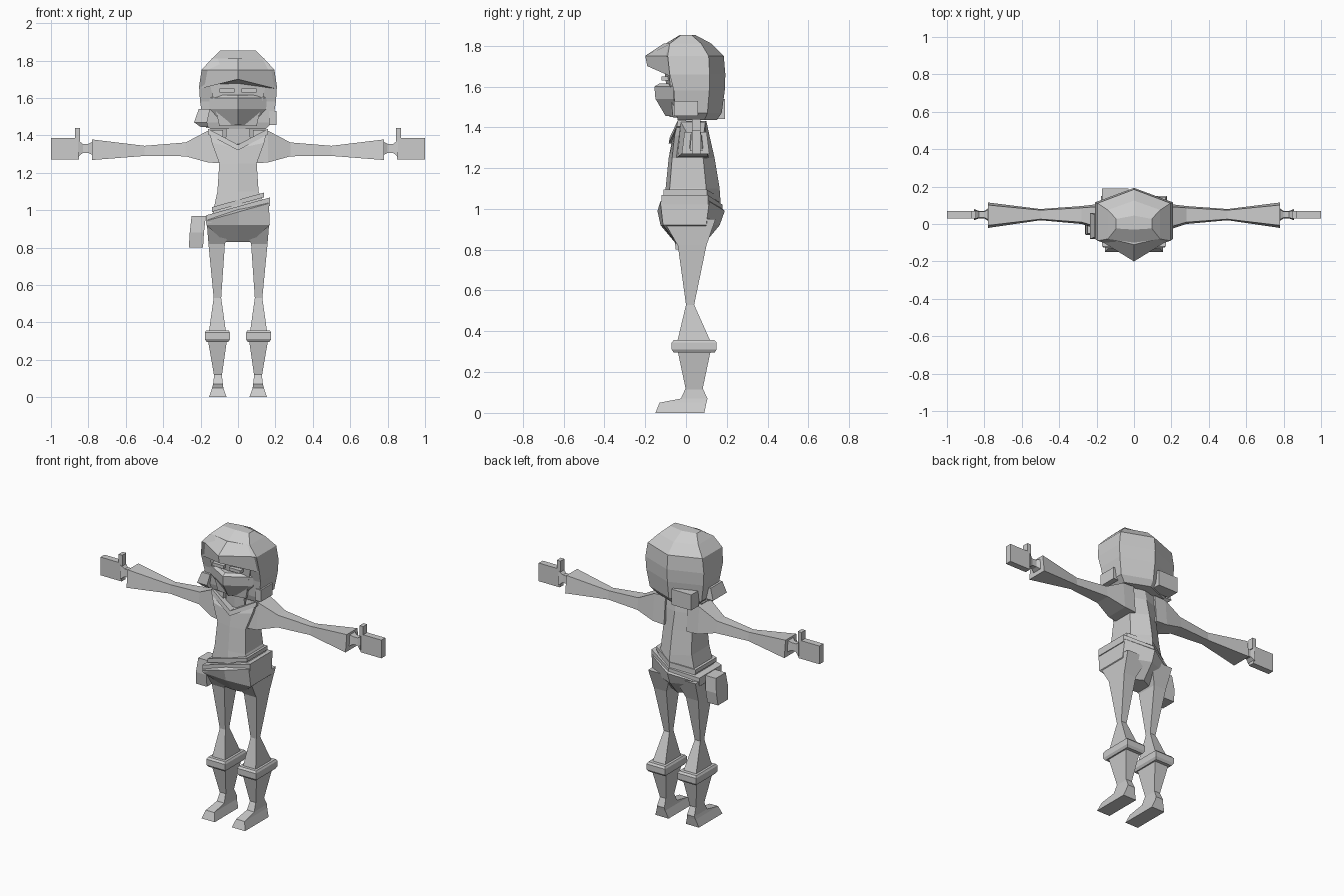
import bpy, bmesh

cube = bpy.data.objects.get("Cube")
if cube:
    bpy.data.objects.remove(cube, do_unlink=True)

grey = bpy.data.materials.new("light_grey")
grey.use_nodes = True
grey.diffuse_color = (.6, .6, .6, 1)
grey.node_tree.nodes["Principled BSDF"].inputs["Base Color"].default_value = grey.diffuse_color


def loft(name, *rings, mirror=False):
    """Skin equal-length point rings and close both ends."""
    bm = bmesh.new()
    loops = [[bm.verts.new(point) for point in ring] for ring in rings]
    for lower, upper in zip(loops, loops[1:]):
        for i in range(len(lower)):
            bm.faces.new((lower[i - 1], lower[i], upper[i], upper[i - 1]))
    bm.faces.new(loops[0])
    bm.faces.new(loops[-1])
    bmesh.ops.recalc_face_normals(bm, faces=bm.faces)
    mesh = bpy.data.meshes.new(name)
    bm.to_mesh(mesh)
    bm.free()
    mesh.materials.append(grey)
    part = bpy.data.objects.new(name, mesh)
    bpy.context.collection.objects.link(part)
    if mirror:
        part.modifiers.new("Mirror", 'MIRROR')


def hexagon(height, width, front, back, bevel=.8, tilt=0, dip=0):
    """Level body section with a ridge at front and back."""
    outline = [(-width, front * bevel), (0, front), (width, front * bevel),
               (width, back * .6), (0, back), (-width, back * .6)]
    ring = [(x, y, height + tilt * x) for x, y in outline]
    ring[1] = (0, front, height - dip)
    return ring


def oblong(height, x, y, width, depth):
    """Level four-sided section, given by its centre and half sizes."""
    return [(x - width, y - depth, height), (x + width, y - depth, height),
            (x + width, y + depth, height), (x - width, y + depth, height)]


def upright(x, y, z, depth, height, taper=.8):
    """Four-sided section across an arm, narrower on top."""
    return [(x, y - depth, z - height), (x, y + depth, z - height),
            (x, y + depth * taper, z + height), (x, y - depth * taper, z + height)]


def block(name, x, y, width, depth, bottom, top, mirror=False):
    loft(name, oblong(bottom, x, y, width, depth),
         oblong(top, x, y, width, depth), mirror=mirror)


# Torso, with the neckline dipping at the front
loft("torso",
     hexagon(height=1, width=.14, front=-.11, back=.17, tilt=.28),
     hexagon(height=1.1, width=.11, front=-.1, back=.165),
     hexagon(height=1.25, width=.1, front=-.085, back=.14),
     hexagon(height=1.36, width=.14, front=-.07, back=.115, dip=.03),
     hexagon(height=1.43, width=.155, front=-.05, back=.1, dip=.09))
loft("neck",
     hexagon(height=1.3, width=.07, front=-.03, back=.07),
     hexagon(height=1.5, width=.06, front=-.04, back=.07))

# Collar strip running down to a point in front
loft("collar",
     upright(x=.16, y=-.02, z=1.42, depth=.025, height=.015),
     upright(x=0, y=-.06, z=1.335, depth=.025, height=.015), mirror=True)

# Hips with a slanted double sash
loft("hips",
     hexagon(height=.83, width=.07, front=-.05, back=.09),
     hexagon(height=.92, width=.17, front=-.125, back=.165, bevel=.9),
     hexagon(height=.99, width=.165, front=-.14, back=.19, bevel=.9, tilt=.28),
     hexagon(height=1.01, width=.15, front=-.11, back=.17, tilt=.28))


def sash(name, bottom, top, width, front, back):
    loft(name, *[hexagon(height, width, front, back, bevel=1, tilt=.28, dip=0)
                 for height in (bottom, top)])


sash("sash", bottom=.975, top=1.02, width=.17, front=-.12, back=.18)
sash("sash_upper_band", bottom=1.03, top=1.055, width=.14, front=-.11, back=.17)

# Pouch on the right hip
loft("pouch",
     oblong(height=.8, x=-.225, y=0, width=.038, depth=.05),
     oblong(height=.88, x=-.22, y=0, width=.038, depth=.06),
     oblong(height=.97, x=-.21, y=0, width=.038, depth=.05))

# Legs, boot cuffs, shins and feet
loft("legs",
     oblong(height=.95, x=.09, y=.015, width=.078, depth=.13),
     oblong(height=.82, x=.114, y=.03, width=.044, depth=.07),
     oblong(height=.53, x=.11, y=.02, width=.02, depth=.02),
     oblong(height=.34, x=.11, y=.04, width=.047, depth=.085), mirror=True)
loft("boot_cuffs",
     oblong(height=.295, x=.11, y=.04, width=.058, depth=.1),
     oblong(height=.31, x=.11, y=.04, width=.067, depth=.11),
     oblong(height=.345, x=.11, y=.04, width=.067, depth=.11),
     oblong(height=.357, x=.11, y=.04, width=.06, depth=.1), mirror=True)
loft("shins",
     oblong(height=.3, x=.11, y=.04, width=.05, depth=.08),
     oblong(height=.11, x=.107, y=.04, width=.02, depth=.04), mirror=True)
loft("feet",
     oblong(height=.125, x=.107, y=.04, width=.02, depth=.04),
     oblong(height=.07, x=.107, y=.04, width=.026, depth=.065),
     oblong(height=.05, x=.108, y=-.015, width=.03, depth=.115),
     oblong(height=0, x=.108, y=-.03, width=.047, depth=.12), mirror=True)

# Arms with flared sleeves, wrists and mitten hands
loft("arms",
     upright(x=.08, y=.03, z=1.34, depth=.08, height=.09),
     upright(x=.16, y=.035, z=1.34, depth=.075, height=.085),
     upright(x=.28, y=.048, z=1.325, depth=.048, height=.037),
     upright(x=.5, y=.05, z=1.317, depth=.03, height=.027),
     upright(x=.78, y=.047, z=1.323, depth=.068, height=.055), mirror=True)
loft("wrists",
     upright(x=.77, y=.05, z=1.33, depth=.04, height=.04),
     upright(x=.8, y=.05, z=1.33, depth=.02, height=.024),
     upright(x=.83, y=.05, z=1.33, depth=.02, height=.024),
     upright(x=.855, y=.05, z=1.33, depth=.03, height=.045), mirror=True)
block("hands", x=.925, y=.05, width=.075, depth=.02, bottom=1.27, top=1.387, mirror=True)
block("thumbs", x=.858, y=.05, width=.013, depth=.02, bottom=1.37, top=1.44, mirror=True)

# Head: face block, eye strips and a ridged lower mask
loft("face",
     hexagon(height=1.45, width=.1, front=-.08, back=.08),
     hexagon(height=1.72, width=.16, front=-.11, back=.1))
block("eyes", x=.06, y=-.09, width=.04, depth=.03, bottom=1.63, top=1.65, mirror=True)
loft("mask",
     hexagon(height=1.455, width=.07, front=-.1, back=.06, bevel=.5),
     hexagon(height=1.54, width=.15, front=-.15, back=.06, bevel=.4),
     hexagon(height=1.6, width=.155, front=-.155, back=.06, bevel=.4),
     hexagon(height=1.615, width=.15, front=-.13, back=.06, bevel=.4))

# Hair cap, faceted and fuller at the back
loft("hair",
     hexagon(height=1.435, width=.15, front=-.04, back=.15, bevel=1),
     hexagon(height=1.47, width=.185, front=-.05, back=.175, bevel=1),
     hexagon(height=1.58, width=.203, front=-.06, back=.19, bevel=1),
     hexagon(height=1.66, width=.208, front=-.08, back=.193, bevel=1),
     hexagon(height=1.75, width=.195, front=-.15, back=.185, bevel=.6),
     hexagon(height=1.81, width=.14, front=-.1, back=.125),
     hexagon(height=1.853, width=.095, front=-.03, back=.045))

# Fringe jutting over the brow, its lower edge lifted at the middle
loft("fringe",
     hexagon(height=1.65, width=.2, front=-.19, back=0, bevel=.4, dip=-.05),
     hexagon(height=1.75, width=.195, front=-.2, back=0, bevel=.4),
     hexagon(height=1.81, width=.14, front=-.11, back=0, bevel=.7))

# Loose locks at the jaw and nape
loft("right_lock",
     oblong(height=1.445, x=-.18, y=-.02, width=.02, depth=.04),
     oblong(height=1.47, x=-.2, y=-.01, width=.035, depth=.07),
     oblong(height=1.54, x=-.18, y=-.01, width=.03, depth=.06))
block("left_lock", x=.185, y=0, width=.02, depth=.06, bottom=1.455, top=1.53)
block("back_lock", x=-.1, y=.15, width=.07, depth=.04, bottom=1.44, top=1.54)
